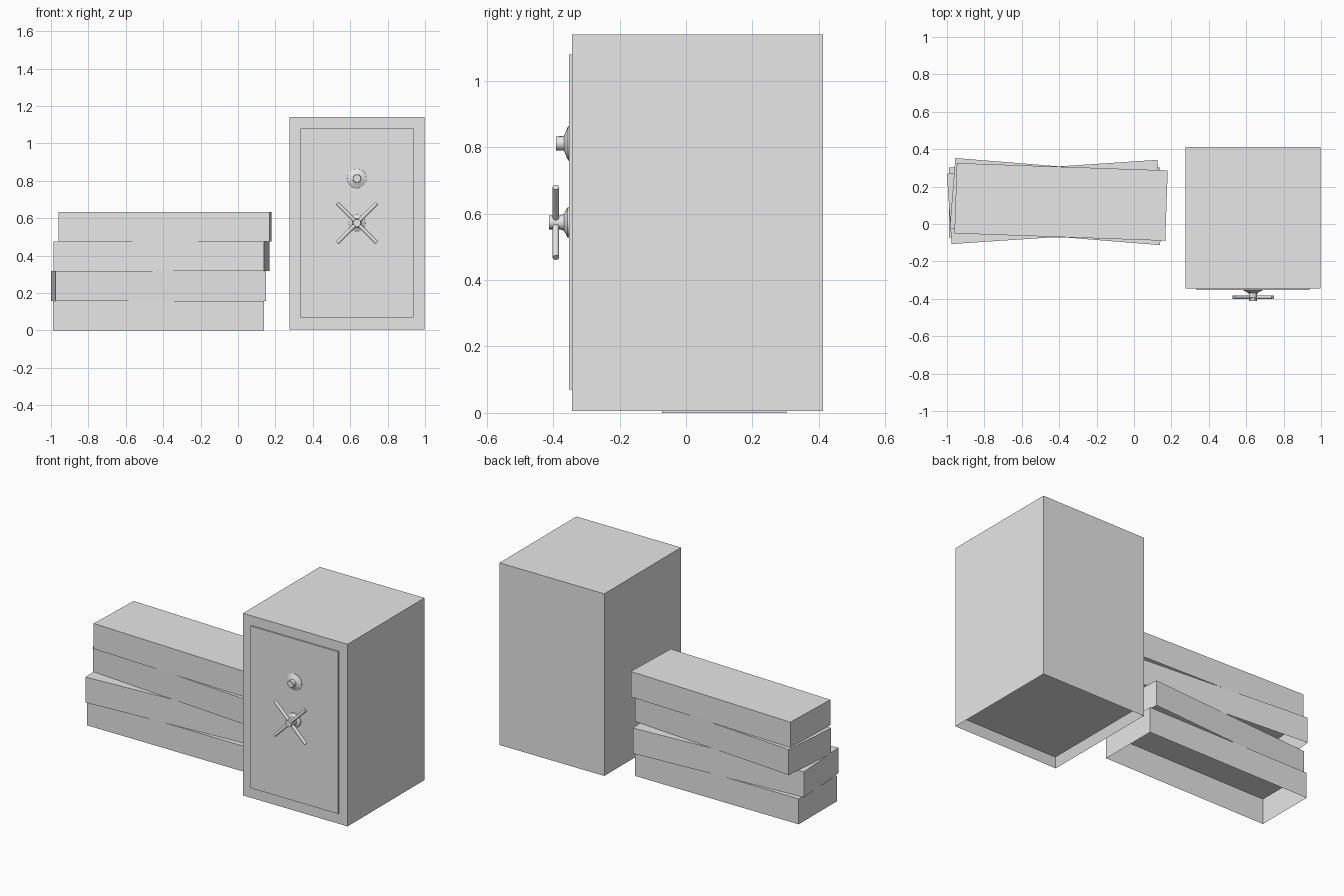
import bpy, bmesh, math
from mathutils import Matrix, Vector

cube = bpy.data.objects.get("Cube")
if cube:
    bpy.data.objects.remove(cube, do_unlink=True)

grey = bpy.data.materials.new("light_grey")
grey.use_nodes = True
colour = (0.8, 0.8, 0.8, 1)
grey.diffuse_color = colour
for node in grey.node_tree.nodes:
    if node.type == 'BSDF_PRINCIPLED':
        node.inputs["Base Color"].default_value = colour


def finish(name, bm, smooth=False):
    mesh = bpy.data.meshes.new(name)
    bm.to_mesh(mesh)
    bm.free()
    mesh.materials.append(grey)
    obj = bpy.data.objects.new(name, mesh)
    bpy.context.collection.objects.link(obj)
    if smooth:
        bpy.ops.object.select_all(action='DESELECT')
        obj.select_set(True)
        bpy.context.view_layer.objects.active = obj
        bpy.ops.object.shade_smooth_by_angle(angle=math.radians(35))
    return obj


def block(low, high):
    """Axis-aligned box between two corners."""
    low, high = Vector(low), Vector(high)
    bm = bmesh.new()
    bmesh.ops.create_cube(bm, size=1, matrix=Matrix.Translation((low + high) / 2)
                          @ Matrix.Diagonal((*(high - low), 1)))
    bm.normal_update()
    return bm


def underside(bm):
    return [f for f in bm.faces if f.normal.z < -0.9]


def turned(name, x, z, profile, sides=16):
    """Closed lathe around a y-facing axis; profile holds (y, radius) pairs."""
    bm = bmesh.new()
    rings = [[bm.verts.new((x + r * math.cos(a), y, z + r * math.sin(a)))
              for a in (math.tau * i / sides for i in range(sides))]
             for y, r in profile]
    for a, b in zip(rings, rings[1:]):
        for i in range(sides):
            j = (i + 1) % sides
            bm.faces.new((a[i], a[j], b[j], b[i]))
    bm.faces.new(rings[0])
    bm.faces.new(rings[-1])
    bmesh.ops.recalc_face_normals(bm, faces=bm.faces)
    return finish(name, bm, True)


# Safe body with a shallow recessed base
body = block((0.275, -0.344, 0.005), (0.997, 0.412, 1.14))
bmesh.ops.inset_region(body, faces=underside(body), thickness=0.03, depth=-0.055)
finish("safe_body", body)

# Door plate
finish("safe_door", block((0.335, -0.353, 0.07), (0.937, -0.34, 1.08)))

# Combination dial and wheel hub
CX, DIAL_Z, WHEEL_Z = 0.636, 0.812, 0.574
turned("dial", CX, DIAL_Z, [(-0.35, 0.053), (-0.355, 0.052), (-0.368, 0.022), (-0.392, 0.021)])
turned("wheel_hub", CX, WHEEL_Z, [(-0.35, 0.046), (-0.357, 0.045), (-0.368, 0.025),
                                  (-0.38, 0.021), (-0.413, 0.021)])

# Two crossing bars make the four wheel spokes
for side, angle in (("rising", 45), ("falling", -45)):
    bm = bmesh.new()
    place = (Matrix.Translation((CX, -0.392, WHEEL_Z))
             @ Matrix.Rotation(math.radians(angle), 4, 'Y'))
    bmesh.ops.create_cone(bm, cap_ends=True, segments=12, radius1=0.01,
                          radius2=0.01, depth=0.3, matrix=place)
    finish("wheel_bar_" + side, bm, True)

# Stack of open-bottomed crates, each turned a little
STEP = 0.1585
for level, (x, y, angle) in enumerate([(-0.425, 0.115, 0), (-0.425, 0.118, 3.8),
                                       (-0.408, 0.12, -4.6), (-0.39, 0.118, -2)]):
    bm = block((-0.564, -0.188, 0), (0.564, 0.188, STEP))
    bmesh.ops.delete(bm, geom=underside(bm), context='FACES_ONLY')
    crate = finish("crate_%d" % (level + 1), bm)
    crate.location = (x, y, level * STEP)
    crate.rotation_euler.z = math.radians(angle)
